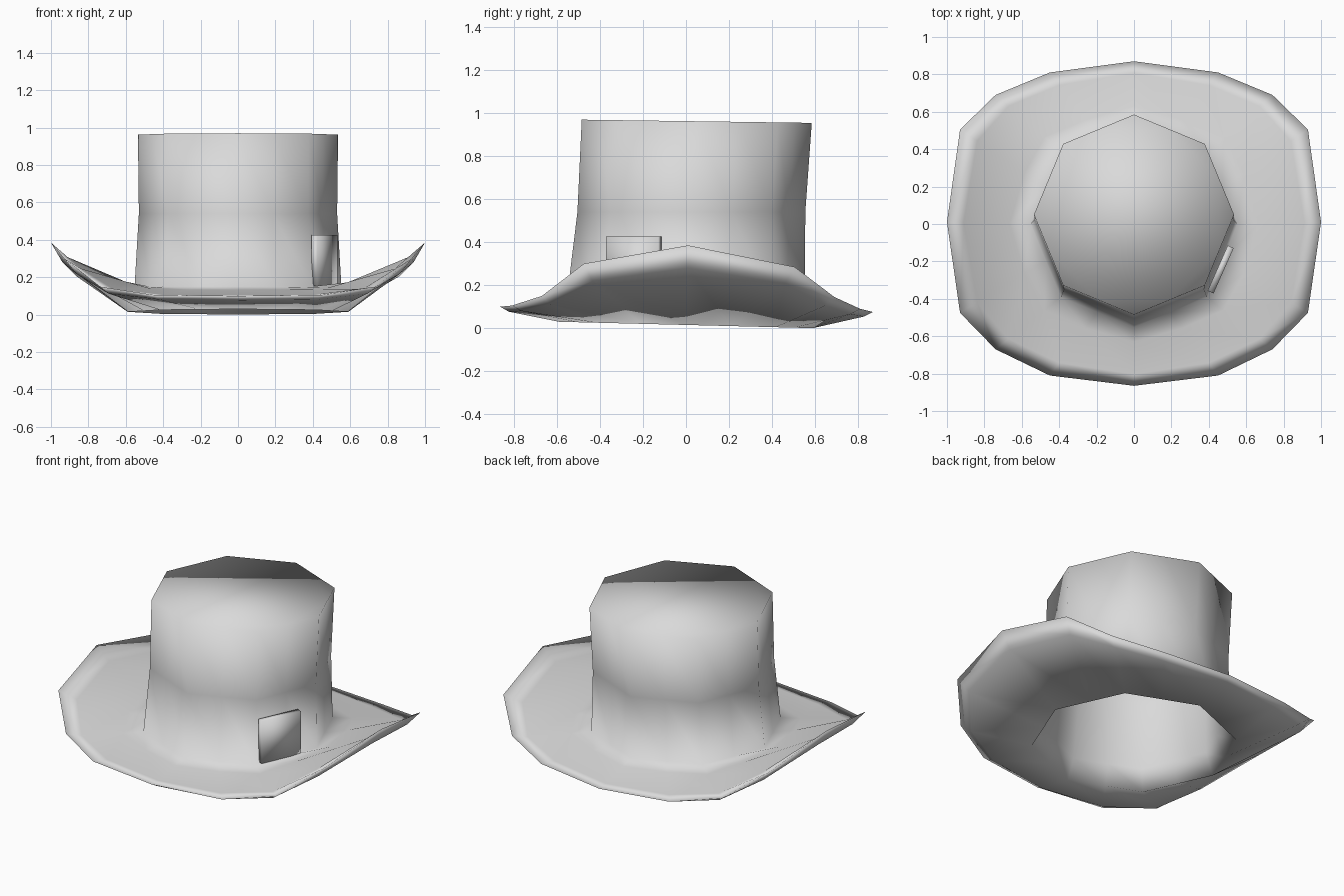
import bpy, bmesh, math
from mathutils import Vector, Matrix

cube = bpy.data.objects.get("Cube")
if cube:
    bpy.data.objects.remove(cube, do_unlink=True)

GREY = (0.7, 0.7, 0.7, 1)
felt = bpy.data.materials.new("grey_felt")
felt.use_nodes = True
felt.diffuse_color = GREY
felt.node_tree.nodes["Principled BSDF"].inputs["Base Color"].default_value = GREY


def finish(name, bm):
    """Turn a bmesh into a smooth shaded object."""
    bmesh.ops.recalc_face_normals(bm, faces=bm.faces[:])
    mesh = bpy.data.meshes.new(name)
    bm.to_mesh(mesh)
    bm.free()
    mesh.materials.append(felt)
    for p in mesh.polygons:
        p.use_smooth = True
    obj = bpy.data.objects.new(name, mesh)
    bpy.context.collection.objects.link(obj)
    return obj


def octagon(r, cy, z, tilt=0.0):
    """Eight-sided ring with edge midpoints, tilted along y."""
    corners = []
    for i in range(8):
        a = i * math.pi / 4
        y = cy + r * math.sin(a)
        corners.append(Vector((r * math.cos(a), y, z + tilt * y)))
    ring = []
    for i, c in enumerate(corners):
        ring += [c, (c + corners[(i + 1) % 8]) / 2]
    return ring


def between(inner, outer, t, sag):
    """Ring between two rings, sagging most where the brim curls up."""
    return [a.lerp(b, t) - Vector((0, 0, sag * b.z)) for a, b in zip(inner, outer)]


# Curled brim edge: one side from back to front, then mirrored
side = [Vector(p) for p in (
    (0, -0.865, 0.10), (0.45, -0.81, 0.105), (0.74, -0.67, 0.15), (0.93, -0.475, 0.30),
    (1, 0.01, 0.385),
    (0.93, 0.505, 0.285), (0.74, 0.69, 0.145), (0.45, 0.81, 0.09), (0, 0.87, 0.075))]
loop = side + [Vector((-p.x, p.y, p.z)) for p in side[-2:0:-1]]
edge = loop[4:] + loop[:4]

# Rings from the crown top, over the brim and up the inside
crown_base = octagon(0.553, 0.0, 0.15)
opening = octagon(0.59, 0.0, 0.015, -0.025)
rings = [
    octagon(0.535, 0.05, 0.963, -0.014),
    octagon(0.53, 0.025, 0.54),
    crown_base,
    between(crown_base, edge, 0.25, 0.05),
    between(crown_base, edge, 0.8, 0.08),
    edge,
    between(opening, edge, 0.85, 0.13),
    opening,
    octagon(0.54, 0.0, 0.15),
    octagon(0.515, 0.025, 0.54),
    octagon(0.52, 0.05, 0.945, -0.014),
]

bm = bmesh.new()
rows = [[bm.verts.new(p) for p in ring] for ring in rings]
for a, b in zip(rows, rows[1:]):
    for i in range(16):
        j = (i + 1) % 16
        bm.faces.new((a[i], a[j], b[j], b[i]))
bm.faces.new(rows[0])
bm.faces.new(rows[-1])
finish("hat", bm)

# Ticket tucked against the crown
bm = bmesh.new()
bmesh.ops.create_cube(bm, size=1)
bmesh.ops.scale(bm, vec=(0.035, 0.265, 0.27), verts=bm.verts[:])
ticket = finish("ticket", bm)
ticket.matrix_world = (Matrix.Translation((0.463, -0.243, 0.292))
                       @ Matrix.Rotation(math.radians(-24), 4, "Z"))
